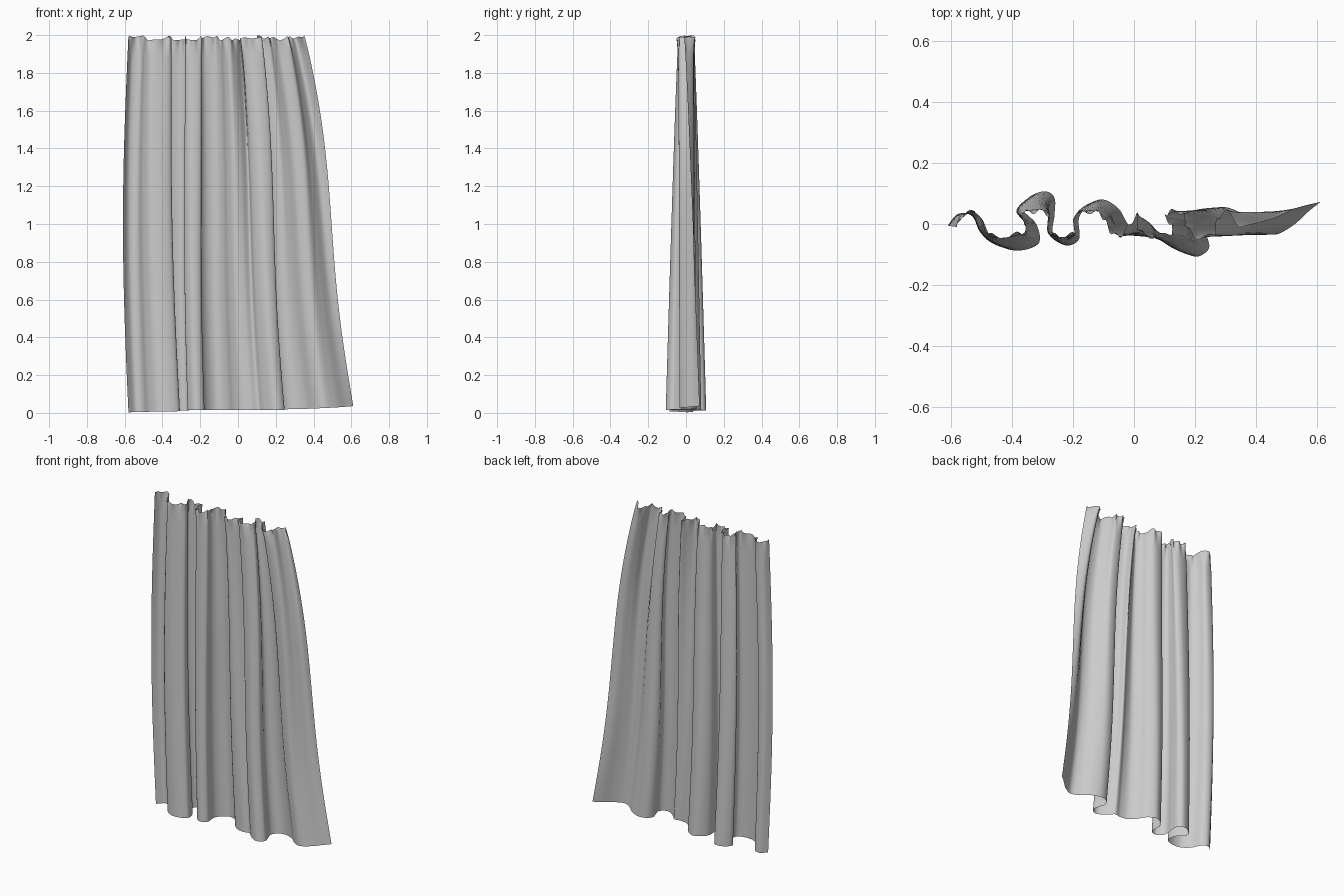
import bpy, math, random
from mathutils import Vector

if "Cube" in bpy.data.objects:
    bpy.data.objects.remove(bpy.data.objects["Cube"])

random.seed(4)

# Matching fold outlines (x, y) at the hem and at the gathered heading
HEM = [(-.58, 0), (-.54, .035), (-.50, .02), (-.47, -.04), (-.42, -.08), (-.36, -.085),
       (-.31, -.06), (-.32, .0), (-.365, .05), (-.34, .09), (-.29, .107), (-.26, .085),
       (-.26, .03), (-.265, -.03), (-.225, -.07), (-.18, -.05), (-.18, .02), (-.145, .065),
       (-.10, .08), (-.05, .05), (-.02, .0), (.02, -.035), (.07, -.045), (.11, -.04),
       (.14, -.07), (.20, -.107), (.245, -.08), (.235, -.03), (.225, .01), (.25, .045),
       (.30, .055), (.36, .03), (.41, -.015), (.46, -.035), (.52, -.005), (.57, .04), (.61, .072)]
HEAD = [(-.58, -.01), (-.56, .03), (-.51, .035), (-.49, -.01), (-.46, -.04), (-.39, -.035),
        (-.355, -.02), (-.36, .01), (-.37, .03), (-.34, .04), (-.30, .04), (-.275, .025),
        (-.28, .0), (-.275, -.03), (-.24, -.04), (-.195, -.03), (-.20, .01), (-.18, .035),
        (-.13, .04), (-.10, .02), (-.08, -.02), (-.05, -.04), (-.02, -.01), (.01, .03),
        (.015, -.02), (.06, -.04), (.12, -.03), (.12, .0), (.10, .025), (.12, .04),
        (.16, .035), (.17, .0), (.20, -.04), (.26, -.035), (.27, .01), (.30, .04), (.35, -.01)]


def spline(pts, u):
    """Catmull-Rom point at fraction u along a control outline."""
    n = len(pts) - 1
    f = u * n
    i = min(int(f), n - 1)
    t = f - i
    p = [Vector(pts[max(0, min(n, i + k))]) for k in (-1, 0, 1, 2)]
    return 0.5 * (2 * p[1] + (p[2] - p[0]) * t + (2 * p[0] - 5 * p[1] + 4 * p[2] - p[3]) * t * t
                  + (3 * p[1] - p[0] - 3 * p[2] + p[3]) * t ** 3)


# Sheet of cloth, swept from hem to heading
COLS, ROWS = 252, 64
sag = [random.uniform(0, .03) for _ in range(61)]
verts, faces = [], []
for r in range(ROWS + 1):
    v = 1 - (1 - r / ROWS) ** 1.3
    drop = 1 - v
    for c in range(COLS + 1):
        u = c / COLS
        p = spline(HEAD, u).lerp(spline(HEM, u), drop ** .85)
        # left edge bows out, right edge flares towards the hem
        p.x -= .029 * math.sin(math.pi * v) * (1 - u) ** 2
        p.x -= -.0 + .017 * math.sin(2 * math.pi * v) * u ** 2
        # small gathers near the heading
        gather = max(0, (v - .93) / .07) ** 2
        p.y += gather * .009 * math.sin(u * math.pi * 60)
        # slightly raised hem, uneven heading
        k = u * 60
        i = min(int(k), 59)
        top = 2 - (sag[i] + (sag[i + 1] - sag[i]) * (k - i))
        top = 2 if c in (0, COLS) else top
        hem = .003 + .012 * min(1, u * 3) + .022 * u ** 8
        z = hem + (2 - hem) * v - (2 - top) * gather
        verts.append((p.x, p.y, z))
for r in range(ROWS):
    for c in range(COLS):
        a = r * (COLS + 1) + c
        faces.append((a, a + 1, a + COLS + 2, a + COLS + 1))

mesh = bpy.data.meshes.new("curtain")
mesh.from_pydata(verts, [], faces)
mesh.polygons.foreach_set("use_smooth", [True] * len(faces))
mesh.update()
curtain = bpy.data.objects.new("curtain", mesh)
bpy.context.collection.objects.link(curtain)
